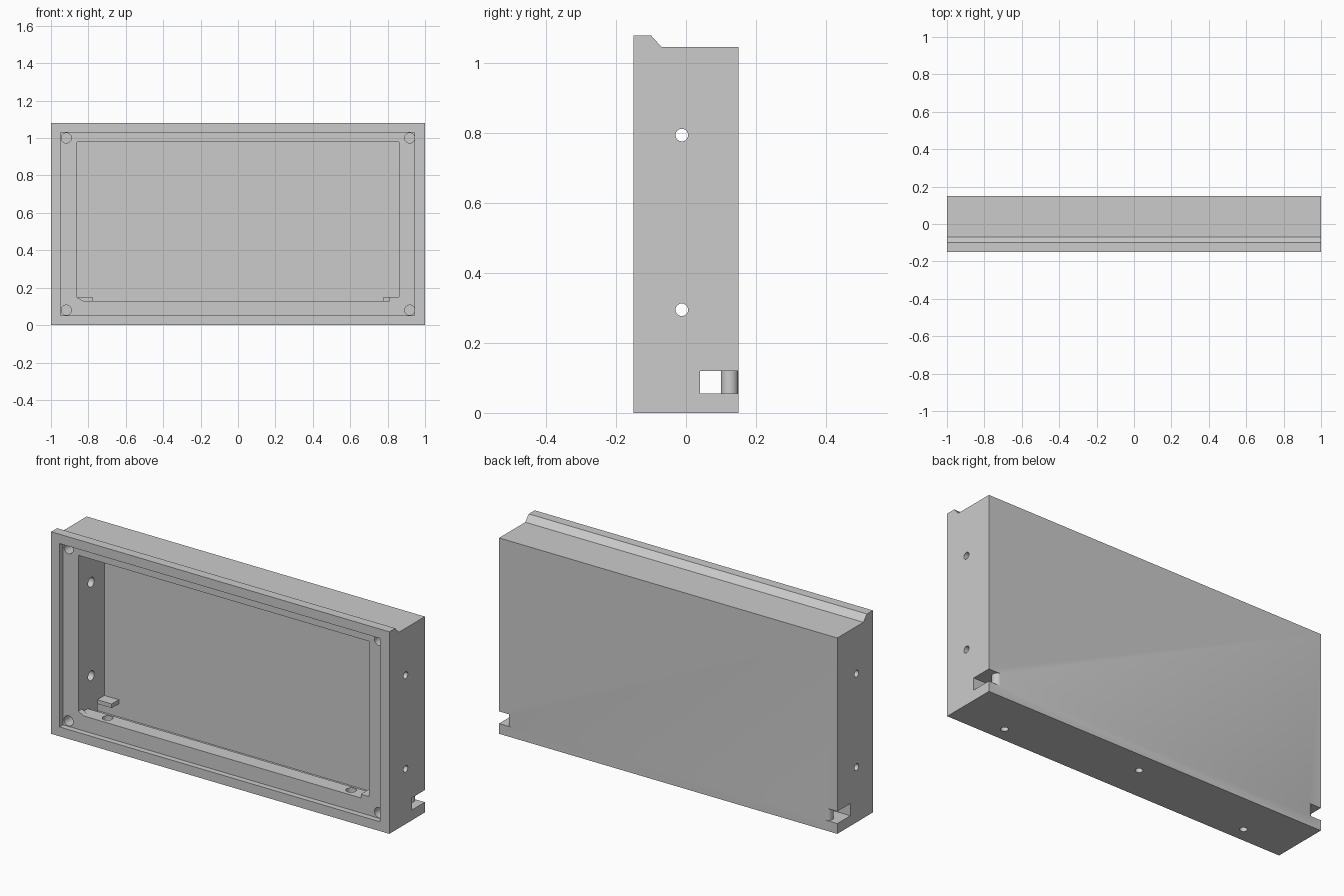
import bpy, bmesh, math
from mathutils import Vector, Matrix

cube = bpy.data.objects.get("Cube")
if cube:
    bpy.data.objects.remove(cube, do_unlink=True)

grey = bpy.data.materials.new("plain grey")
grey.use_nodes = True
grey.diffuse_color = (0.6, 0.6, 0.6, 1)
grey.node_tree.nodes["Principled BSDF"].inputs["Base Color"].default_value = (0.6, 0.6, 0.6, 1)


def finish(name, bm):
    bmesh.ops.recalc_face_normals(bm, faces=bm.faces)
    mesh = bpy.data.meshes.new(name)
    bm.to_mesh(mesh)
    bm.free()
    mesh.materials.append(grey)
    obj = bpy.data.objects.new(name, mesh)
    bpy.context.collection.objects.link(obj)
    return obj


def prism(name, points, offset):
    """Extrude a closed outline of 3D points along an offset."""
    bm = bmesh.new()
    face = bm.faces.new([bm.verts.new(p) for p in points])
    out = bmesh.ops.extrude_face_region(bm, geom=[face])
    moved = [v for v in out["geom"] if isinstance(v, bmesh.types.BMVert)]
    bmesh.ops.translate(bm, verts=moved, vec=offset)
    return finish(name, bm)


def box(name, x, y, z):
    outline = [(x[0], y[0], z[0]), (x[1], y[0], z[0]), (x[1], y[1], z[0]), (x[0], y[1], z[0])]
    return prism(name, outline, (0, 0, z[1] - z[0]))


def rod(name, start, end, radius):
    a, b = Vector(start), Vector(end)
    bm = bmesh.new()
    turn = (b - a).to_track_quat("Z", "Y").to_matrix().to_4x4()
    bmesh.ops.create_cone(bm, cap_ends=True, segments=32, radius1=radius, radius2=radius,
                          depth=(b - a).length, matrix=Matrix.Translation((a + b) / 2) @ turn)
    return finish(name, bm)


def cut(target, cutter):
    cutter.hide_render = True
    mod = target.modifiers.new("cut", "BOOLEAN")
    mod.operation = "DIFFERENCE"
    mod.solver = "EXACT"
    mod.object = cutter
    bpy.context.view_layer.objects.active = target
    bpy.ops.object.modifier_apply(modifier=mod.name)
    bpy.data.objects.remove(cutter, do_unlink=True)


# Case body with the raised, bevelled lip along the top front edge
profile = [(-0.15, 0), (0.15, 0), (0.15, 1.047), (-0.07, 1.047), (-0.10, 1.08), (-0.15, 1.08)]
case = prism("case_body", [(-1, y, z) for y, z in profile], (2, 0, 0))

# Front recess, main cavity and the lower trough behind the floor ledge
cut(case, box("recess_cutter", (-0.95, 0.945), (-0.2, -0.12), (0.05, 1.03)))
cut(case, box("cavity_cutter", (-0.86, 0.86), (-0.16, 0.10), (0.13, 0.98)))
cut(case, box("trough_cutter", (-0.86, 0.86), (-0.04, 0.10), (0.055, 0.2)))

for s in (-1, 1):
    # Corner screw holes
    for z in (0.08, 1.0):
        cut(case, rod("screw_cutter", (s * 0.918, -0.14, z), (s * 0.918, 0, z), 0.027))
    # Side holes, wider on the inside
    for z in (0.295, 0.795):
        cut(case, rod("side_hole_cutter", (s * 0.8, -0.012, z), (s * 1.1, -0.012, z), 0.018))
        cut(case, rod("side_bore_cutter", (s * 0.8, -0.012, z), (s * 0.92, -0.012, z), 0.026))
    # Cable notch in the back corner, with a rounded wall end
    nose = []
    for i in range(9):
        a = math.pi * (i / 8 - 0.5)
        nose.append((0.93 + 0.025 * math.cos(a), 0.125 + 0.025 * math.sin(a)))
    outline = [(1.1, 0.04), (0.84, 0.04), (0.84, 0.10)] + nose + [(0.93, 0.18), (1.1, 0.18)]
    cut(case, prism("notch_cutter", [(s * x, y, 0.055) for x, y in outline], (0, 0, 0.065)))

# Bottom holes
for x, y, top in ((-0.72, -0.072, 0.13), (0.72, -0.072, 0.13), (0, 0.036, 0.055)):
    cut(case, rod("bottom_hole_cutter", (x, y, -0.1), (x, y, top + 0.05), 0.018))
    cut(case, rod("bottom_bore_cutter", (x, y, top / 2), (x, y, top + 0.05), 0.026))

# Cable tabs over the trough ends
for name, s in (("right_cable_tab", -1), ("left_cable_tab", 1)):
    box(name, sorted((s * 0.775, s * 0.87)), (0.04, 0.105), (0.125, 0.147))

# Small corner pieces on the floor ledge
box("left_ledge_step", (0.81, 0.865), (-0.12, -0.04), (0.125, 0.15))
prism("right_ledge_wedge", [(-0.865, -0.12, 0.125), (-0.82, -0.12, 0.125), (-0.865, -0.12, 0.15)],
      (0, 0.03, 0))

# Smooth the round holes and keep edges sharp
bpy.ops.object.select_all(action="DESELECT")
case.select_set(True)
bpy.context.view_layer.objects.active = case
bpy.ops.object.shade_smooth_by_angle(angle=math.radians(30))
